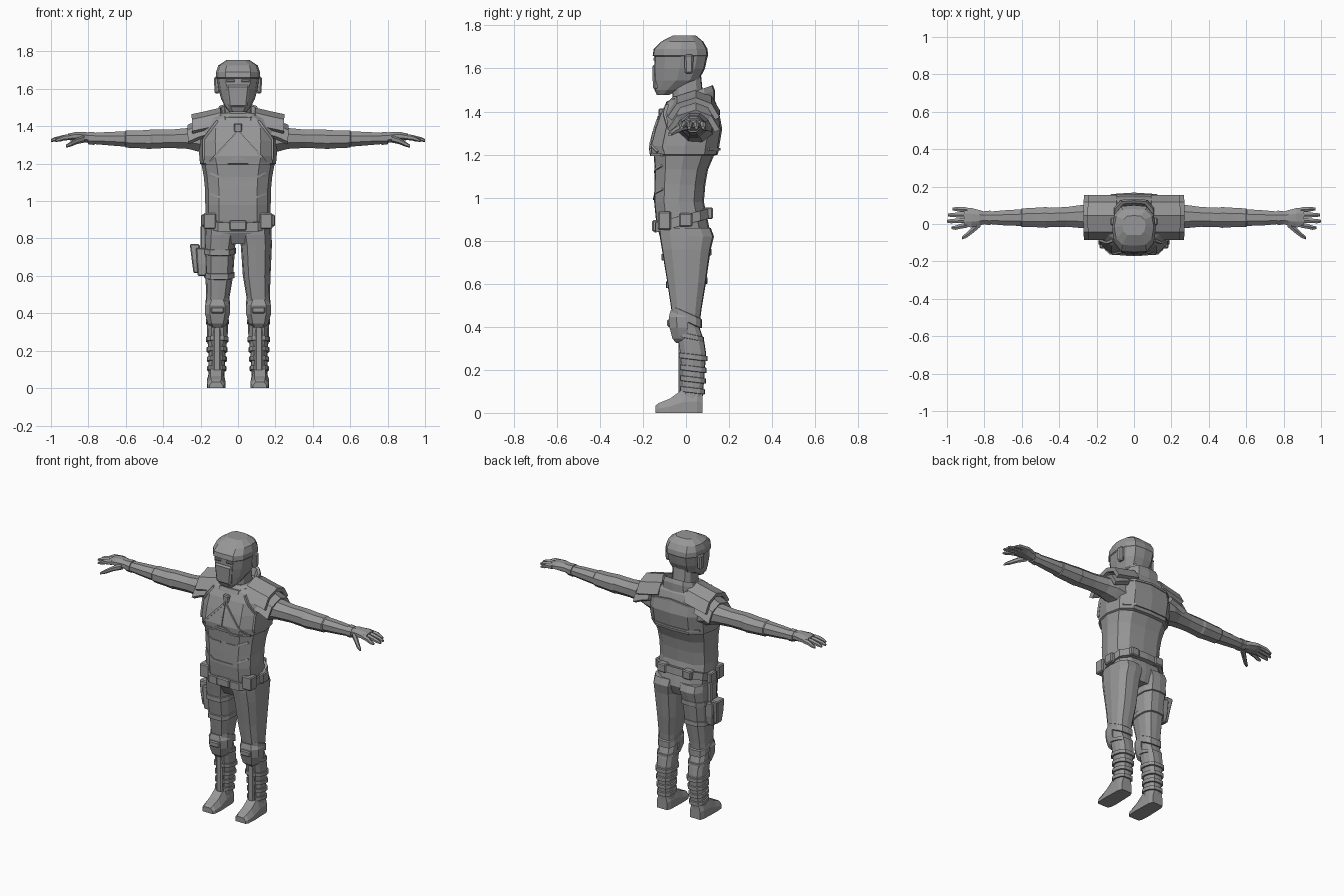
import bpy, bmesh, math
from mathutils import Vector
from mathutils.bvhtree import BVHTree

grey = bpy.data.materials.new("plain_grey")
grey.diffuse_color = (0.31, 0.31, 0.31, 1)


def make(name, verts, faces, bevel=0):
    """Mesh object from points and faces, with consistent normals."""
    mesh = bpy.data.meshes.new(name)
    mesh.from_pydata([tuple(v) for v in verts], [], faces)
    bm = bmesh.new()
    bm.from_mesh(mesh)
    bmesh.ops.recalc_face_normals(bm, faces=bm.faces)
    bm.to_mesh(mesh)
    bm.free()
    mesh.materials.append(grey)
    ob = bpy.data.objects.new(name, mesh)
    bpy.context.collection.objects.link(ob)
    if bevel:
        mod = ob.modifiers.new("bevel", 'BEVEL')
        mod.width, mod.segments = bevel, 1
    return ob


def loft(name, rings, bevel=0):
    """Skin a list of equal rings and cap both ends."""
    n = len(rings[0])
    verts = [p for r in rings for p in r]
    faces = [(i * n + j, i * n + (j + 1) % n, (i + 1) * n + (j + 1) % n, (i + 1) * n + j)
             for i in range(len(rings) - 1) for j in range(n)]
    faces += [tuple(range(n)), tuple(range(len(verts) - n, len(verts)))]
    return make(name, verts, faces, bevel)


HALF = [(0, -1), (.58, -.97), (.9, -.6), (1, 0), (.9, .6), (.58, .95), (0, 1)]
OUTLINE = HALF + [(-x, y) for x, y in HALF[-2:0:-1]]


def ring(z, w, yf, yb, cx=0, slope=0):
    """Twelve-sided level body section, optionally tilted front to back."""
    m, h = (yf + yb) / 2, (yb - yf) / 2
    return [(cx + x * w, m + y * h, z + slope * y * h) for x, y in OUTLINE]


def box(name, lo, hi, bevel=.006, top=1.0):
    """Bevelled block whose top may be scaled in x and y."""
    c = [(a + b) / 2 for a, b in zip(lo, hi)]
    h = [(b - a) / 2 for a, b in zip(lo, hi)]
    rings = [[(c[0] + x * h[0] * k, c[1] + y * h[1] * k, c[2] + s * h[2])
              for x, y in ((-1, -1), (1, -1), (1, 1), (-1, 1))] for s, k in ((-1, 1), (1, top))]
    return loft(name, rings, bevel)


def limb(name, secs, s, n=8):
    """Tube running out along x: sections of x, y, z, half depth, half height."""
    return loft(name, [[(s * x, y + hy * math.cos((i + .5) * math.tau / n),
                         z + hz * math.sin((i + .5) * math.tau / n)) for i in range(n)]
                       for x, y, z, hy, hz in secs])


# Torso with a stepped vest edge
torso = loft("torso", [ring(*r) for r in (
    (.77, .12, -.09, .09), (.83, .17, -.125, .115), (.90, .175, -.14, .1), (.98, .175, -.148, .083),
    (1.06, .176, -.147, .09), (1.13, .183, -.145, .102), (1.195, .195, -.15, .13),
    (1.2, .203, -.163, .148), (1.24, .207, -.166, .155), (1.32, .21, -.145, .168),
    (1.39, .205, -.12, .155), (1.44, .17, -.09, .14), (1.47, .11, -.06, .12))])
tree = BVHTree.FromPolygons([v.co for v in torso.data.vertices],
                            [p.vertices[:] for p in torso.data.polygons])


def strip(name, path, face=-1, w=.012, t=.007):
    """Raised seam that follows the torso front (-1) or back (1)."""
    pts = []
    for (x0, z0), (x1, z1) in zip(path, path[1:]):
        pts += [(x0 + (x1 - x0) * k / 6, z0 + (z1 - z0) * k / 6) for k in range(6)]
    pts.append(path[-1])
    rings = []
    for i, (x, z) in enumerate(pts):
        a, b = pts[max(i - 1, 0)], pts[min(i + 1, len(pts) - 1)]
        d = Vector((b[0] - a[0], b[1] - a[1])).normalized() * w / 2
        hit = tree.ray_cast(Vector((x, face, z)), Vector((0, -face, 0)))[0]
        if hit:
            y0, y1 = hit.y + face * t, hit.y - face * .012
            rings.append([(x - d.y, y0, z + d.x), (x + d.y, y0, z - d.x),
                          (x + d.y, y1, z - d.x), (x - d.y, y1, z + d.x)])
    loft(name, rings)


# Seams on the vest and abdomen
strip("vest_centre_seam", [(0, 1.38), (0, 1.23)], w=.007)
strip("vest_lower_edge", [(-.17, 1.2), (-.06, 1.2), (-.03, 1.225), (.03, 1.225), (.06, 1.2), (.17, 1.2)])
strip("back_yoke_seam", [(-.17, 1.38), (0, 1.4), (.17, 1.38)], 1)
strip("back_lower_seam", [(-.17, 1.225), (.17, 1.225)], 1)
for s in (-1, 1):
    strip("chest_diagonal_seam", [(s * .01, 1.36), (s * .15, 1.21)])
    strip("armhole_seam", [(s * .11, 1.43), (s * .185, 1.33), (s * .185, 1.22)])
    strip("upper_abdomen_seam", [(s * .15, 1.15), (s * .08, 1.12), (s * .02, 1.12)], w=.01, t=.005)
    strip("lower_abdomen_seam", [(s * .15, 1.04), (s * .1, 1.02), (s * .07, .995), (0, .995)], w=.01, t=.005)
box("throat_clasp", (-.022, -.128, 1.365), (.022, -.09, 1.415))

# Open collar, higher at the back
loft("collar", [ring(*r) for r in (
    (1.40, .13, -.118, .135, 0, .1), (1.455, .118, -.105, .135, 0, .35),
    (1.485, .112, -.09, .125, 0, .35), (1.482, .098, -.078, .112, 0, .35),
    (1.44, .08, -.06, .09, 0, .1))])

# Neck and head
loft("neck", [ring(1.42, .075, -.06, .085), ring(1.57, .07, -.065, .07)])
loft("head", [ring(*r) for r in (
    (1.476, .046, -.135, -.08), (1.5, .066, -.146, -.03), (1.545, .09, -.147, .06),
    (1.6, .105, -.147, .088), (1.655, .112, -.146, .1), (1.66, .117, -.155, .103),
    (1.69, .117, -.15, .1), (1.725, .106, -.115, .08), (1.754, .062, -.06, .045))])
box("mask_ridge", (-.05, -.153, 1.5), (.05, -.12, 1.62), .01, 1.25)
for s in (-1, 1):
    box("eye_slot", (s * .04 - .022, -.152, 1.637), (s * .04 + .022, -.13, 1.65), .003)
    box("ear", (s * .112 - .014, -.005, 1.575), (s * .112 + .014, .032, 1.665), .008, 1.15)

# Belt with buckle and pouches
loft("belt", [ring(z, w, yf, yb, 0, .26) for z, w, yf, yb in (
    (.872, .175, -.13, .11), (.872, .184, -.146, .122), (.918, .184, -.146, .118), (.918, .17, -.13, .1))])
box("belt_buckle", (-.045, -.158, .842), (.045, -.12, .895))
for s in (-1, 1):
    box("front_pouch", (s * .15 - .034, -.13, .85), (s * .15 + .034, -.07, .935))
    box("side_pouch", (s * .182 - .016, -.032, .865), (s * .182 + .016, .03, .928))
    box("back_pouch", (s * .09 - .03, .08, .9), (s * .09 + .03, .125, .955))

LEG = ((.86, .09, .088, -.125, .115), (.82, .092, .088, -.122, .13), (.76, .098, .083, -.112, .115),
       (.6, .1, .074, -.086, .092), (.48, .108, .062, -.068, .072), (.4, .11, .057, -.05, .062),
       (.33, .11, .056, -.036, .085), (.28, .11, .055, -.028, .093), (.2, .112, .047, -.02, .088),
       (.1, .114, .043, -.02, .08), (.05, .116, .044, -.02, .075))


def leg_band(name, s, z, height, grow, slope=0):
    """Band fitted around the leg at a given height."""
    for a, b in zip(LEG, LEG[1:]):
        if b[0] <= z <= a[0]:
            k = (a[0] - z) / (a[0] - b[0])
            cx, w, yf, yb = [p + (q - p) * k for p, q in zip(a[1:], b[1:])]
    loft(name, [ring(z + h * height / 2, w + g, yf - g, yb + g, s * cx, slope)
                for h, g in ((-1, -.005), (-.8, grow), (.8, grow), (1, -.005))])


for s in (-1, 1):
    # Leg, knee guard, shin wraps and shoe
    loft("leg", [ring(z, w, yf, yb, s * cx) for z, cx, w, yf, yb in LEG])
    leg_band("knee_guard_band", s, .445, .05, .006, -.45)
    leg_band("knee_lower_band", s, .355, .025, .006, -.2)
    loft("knee_pad", [[(s * .11 + x * w, y, z) for x, y in ((-1, yf + .035), (-.6, yf), (.6, yf), (1, yf + .035), (1, .01), (-1, .01))]
                      for z, w, yf in ((.325, .035, -.046), (.345, .052, -.063), (.395, .066, -.076),
                                       (.445, .066, -.08), (.475, .05, -.072))])
    box("knee_ridge", (s * .11 - .035, -.088, .4), (s * .11 + .035, -.06, .435))
    for z in (.26, .205, .155, .105):
        leg_band("shin_wrap", s, z, .028, .008, -.12)
    box("shin_plate", (s * .112 - .022, -.035, .09), (s * .112 + .022, 0, .33), .008)
    loft("shoe", [[(s * .117 - w, y, 0), (s * .117 + w, y, 0), (s * .117 + w, y, h * .45),
                   (s * .117 + w * .6, y, h), (s * .117 - w * .6, y, h), (s * .117 - w, y, h * .45)]
                  for y, w, h in ((.076, .036, .1), (.05, .046, .12), (-.015, .048, .11),
                                  (-.075, .05, .066), (-.125, .046, .046), (-.142, .036, .034))])

    # Sleeve with elbow seam and glove cuff
    limb("arm", [(.15, .045, 1.325, .085, .085), (.215, .043, 1.335, .083, .075), (.27, .04, 1.335, .068, .06),
                 (.36, .038, 1.333, .057, .053), (.455, .035, 1.332, .056, .055), (.47, .035, 1.33, .06, .056),
                 (.53, .035, 1.33, .056, .051), (.6, .034, 1.331, .053, .049), (.605, .034, 1.332, .048, .044),
                 (.7, .033, 1.334, .043, .038), (.79, .033, 1.335, .034, .031)], s)
    limb("glove_cuff", [(.765, .033, 1.335, .03, .028), (.768, .033, 1.335, .042, .038),
                        (.8, .033, 1.336, .038, .035), (.802, .033, 1.336, .03, .028)], s)
    limb("palm", [(.79, .033, 1.337, .033, .03), (.825, .033, 1.343, .044, .03),
                  (.87, .034, 1.346, .056, .025), (.91, .036, 1.343, .056, .018)], s)
    for y0, y1, tip in ((-.006, -.02, .975), (.021, .015, 1.0), (.049, .048, .995), (.076, .08, .97)):
        limb("finger", [(.89, y0, 1.343, .015, .016), (.93, (y0 + y1) / 2, 1.339, .015, .015),
                        (tip - .02, y1, 1.33, .013, .012), (tip, y1, 1.324, .008, .007)], s, 6)
    limb("thumb", [(.82, .005, 1.333, .022, .02), (.86, -.03, 1.322, .02, .017),
                   (.895, -.06, 1.305, .016, .014), (.92, -.075, 1.293, .009, .008)], s, 6)

    # Layered shoulder plates
    for name, rows in (("shoulder_plate", ((.09, 1.487), (.17, 1.468), (.245, 1.452))),
                       ("lower_shoulder_plate", ((.16, 1.435), (.21, 1.42), (.265, 1.395)))):
        cols = ((-.075, .085), (-.035, .025), (.045, 0), (.11, .025), (.145, .085))
        verts = [(s * x, y, z - d) for x, z in rows for y, d in cols]
        faces = [(i * 5 + j, i * 5 + j + 1, i * 5 + j + 6, i * 5 + j + 5) for i in range(2) for j in range(4)]
        plate = make(name, verts, faces)
        mod = plate.modifiers.new("thickness", 'SOLIDIFY')
        mod.thickness, mod.offset = .026, 0

# Thigh straps and holster on one leg
leg_band("upper_thigh_strap", -1, .735, .035, .006, .1)
leg_band("lower_thigh_strap", -1, .605, .035, .007, .1)
loft("holster", [[(x0, yf, z), (x1, yf, z), (x1, yb, z), (x0, yb, z)] for x0, x1, yf, yb, z in (
    (-.215, -.165, -.04, .035, .6), (-.22, -.165, -.045, .045, .66), (-.225, -.165, -.045, .05, .75))], .006)
loft("sidearm", [[(x0, yf, z), (x1, yf, z), (x1, yb, z), (x0, yb, z)] for x0, x1, yf, yb, z in (
    (-.238, -.2, -.025, .025, .615), (-.248, -.2, -.03, .035, .69), (-.258, -.205, -.025, .05, .77))], .006)
box("holster_hanger", (-.2, -.03, .74), (-.165, .03, .87))
